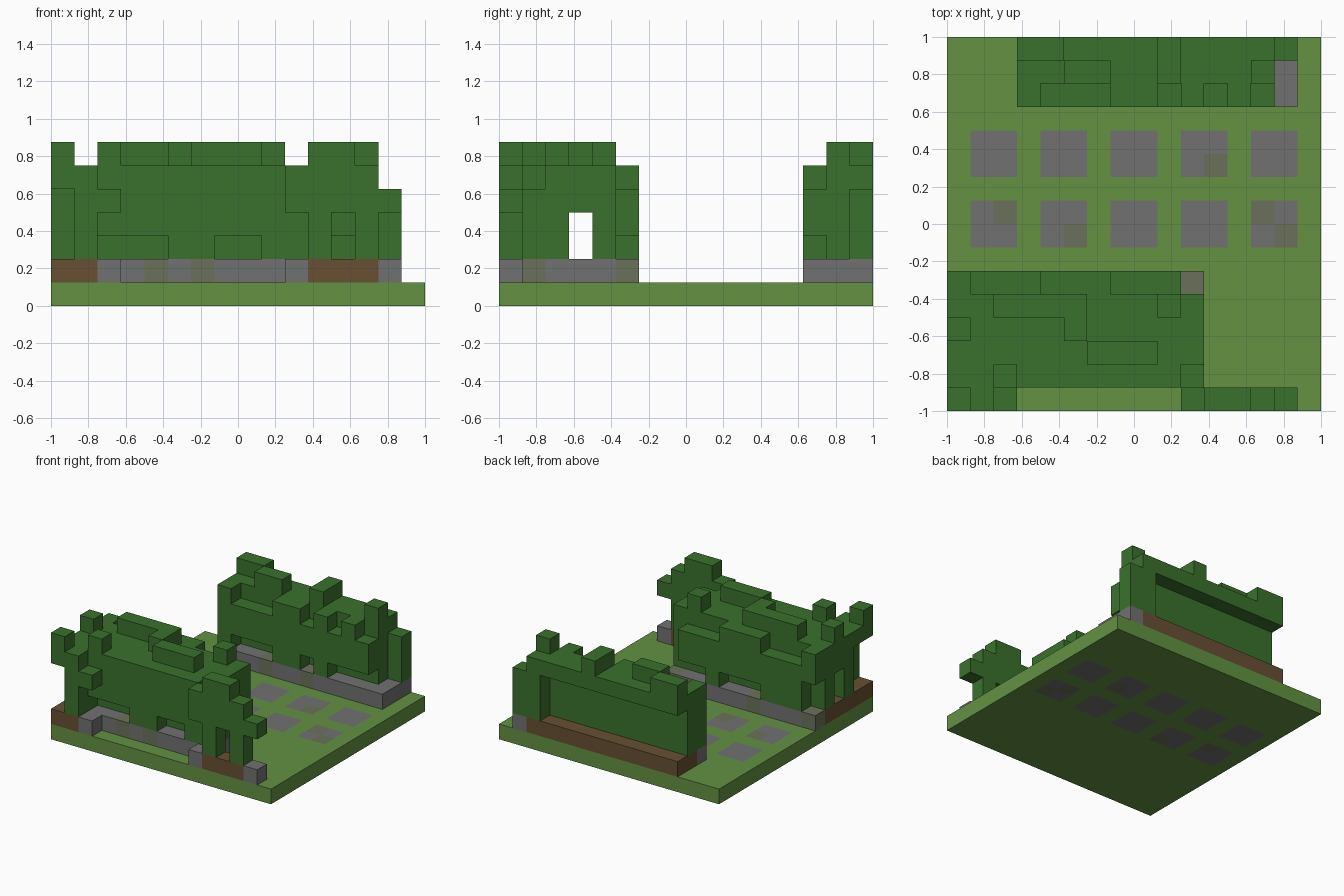
import bpy
import bmesh
from mathutils import Vector

old = bpy.data.objects.get("Cube")
if old:
    bpy.data.objects.remove(old, do_unlink=True)

GRID = 16
CELL = 2 / GRID
cells = {}          # grid cell -> (part name, material name)


def make_material(name, rgb):
    mat = bpy.data.materials.new(name)
    mat.use_nodes = True
    colour = (*rgb, 1)
    mat.diffuse_color = colour
    shader = mat.node_tree.nodes["Principled BSDF"]
    shader.inputs["Base Color"].default_value = colour
    shader.inputs["Roughness"].default_value = 0.9
    return mat


materials = {
    "grass": make_material("grass", (0.125, 0.285, 0.055)),
    "leaf": make_material("leaf", (0.042, 0.165, 0.026)),
    "stone": make_material("stone", (0.165, 0.165, 0.165)),
    "mossy_stone": make_material("mossy_stone", (0.145, 0.165, 0.105)),
    "soil": make_material("soil", (0.14, 0.08, 0.034)),
}


def fill(part, mat, xs, ys, zs):
    """Fill an inclusive block of grid cells; a single number means one cell."""
    spans = [s if isinstance(s, tuple) else (s, s) for s in (xs, ys, zs)]
    (xa, xb), (ya, yb), (za, zb) = spans
    for x in range(xa, xb + 1):
        for y in range(ya, yb + 1):
            for z in range(za, zb + 1):
                cells[x, y, z] = (part, mat)


def leaves(part, blocks):
    for block in blocks:
        fill(part, "leaf", *block)


def mossy(part, z, spots):
    for x, y in spots:
        fill(part, "mossy_stone", x, y, z)


# Lawn slab with two rows of square paving
fill("lawn", "grass", (0, GRID - 1), (0, GRID - 1), 0)
for row in (7, 10):
    for column in range(1, GRID - 1, 3):
        fill("paving", "stone", (column, column + 1), (row, row + 1), 0)
mossy("paving", 0, [(11, 10), (2, 8), (5, 7), (13, 8), (14, 7)])

# Front planter: soil bed with a stone kerb
fill("front_planter", "stone", (0, 10), (1, 5), 1)
fill("front_planter", "soil", (0, 9), (2, 4), 1)
fill("front_planter", "soil", (0, 1), (0, 1), 1)
fill("front_planter", "stone", 2, 0, 1)
fill("front_planter", "stone", (10, 14), 0, 1)
fill("front_planter", "soil", (11, 13), 0, 1)
mossy("front_planter", 1, [(4, 1), (6, 1), (10, 1), (0, 5), (4, 5), (10, 5)])

# Back planter
fill("back_planter", "stone", (3, 14), (13, 15), 1)
fill("back_planter", "soil", (3, 13), (14, 15), 1)
mossy("back_planter", 1, [(6, 13), (9, 13)])

# Front hedge: two walls under a roof, leaving a tunnel
leaves("front_hedge", [
    ((0, 10), 2, (2, 3)),
    ((0, 10), 4, (2, 3)),
    ((0, 10), (2, 4), (4, 5)),
])

# Tufts on the front side of the front hedge
leaves("front_hedge", [
    (0, 0, (5, 6)),
    (0, 1, 5),
    (1, (0, 1), (2, 5)),
    (2, 0, 4),
    ((2, 4), 1, (3, 5)),
    ((5, 6), 1, (2, 5)),
    ((7, 8), 1, (3, 5)),
    (9, 1, (2, 5)),
    (10, 1, (2, 4)),
])

# Tufts on the rear side and along the top
leaves("front_hedge", [
    (0, 5, (4, 5)),
    ((1, 3), 5, (2, 4)),
    ((4, 6), 5, (3, 5)),
    (7, 5, (2, 4)),
    ((8, 9), 5, (3, 4)),
    (0, 3, 6),
    ((2, 5), 4, 6),
    (5, 3, 6),
    (2, 1, 6),
    ((6, 8), 2, 6),
    (9, 4, 6),
])

# Leafy arch at the front corner
leaves("leaf_arch", [
    (10, 0, (4, 5)),
    (11, 0, (2, 6)),
    (12, 0, (4, 6)),
    (13, 0, (2, 5)),
    (14, 0, 4),
])

# Back hedge: tall wall with a rear overhang and end column
leaves("back_hedge", [
    ((3, 13), 14, (2, 5)),
    ((3, 13), 15, 5),
    ((13, 14), 15, (2, 4)),
    ((3, 4), 15, 6),
    ((5, 6), 14, 6),
    (9, (14, 15), 6),
    (13, 14, 6),
])

# Uneven front of the back hedge
leaves("back_hedge", [
    (3, 13, (2, 5)),
    ((4, 6), 13, (3, 4)),
    ((7, 8), 13, (2, 5)),
    (9, 13, (3, 4)),
    (10, 13, (2, 5)),
    (11, 13, (3, 4)),
    (12, 13, (3, 5)),
    (13, 13, (3, 4)),
])


def build(part):
    """Make one mesh from the exposed faces of a part's cells."""
    names = sorted({m for p, m in cells.values() if p == part})
    bm = bmesh.new()
    corners = {}

    def vertex(point):
        key = tuple(round(c) for c in point)
        if key not in corners:
            x, y, z = key
            corners[key] = bm.verts.new((x * CELL - 1, y * CELL - 1, z * CELL))
        return corners[key]

    for cell, (owner, mat) in cells.items():
        if owner != part:
            continue
        centre = Vector(cell) + Vector((0.5, 0.5, 0.5))
        for axis in range(3):
            for sign in (-1, 1):
                near = list(cell)
                near[axis] += sign
                if tuple(near) in cells:
                    continue
                n, u, v = (Vector((0, 0, 0)) for _ in range(3))
                n[axis] = sign / 2
                u[(axis + 1) % 3] = 0.5
                v[(axis + 2) % 3] = sign / 2
                loop = [centre + n + a * u + b * v
                        for a, b in ((-1, -1), (1, -1), (1, 1), (-1, 1))]
                face = bm.faces.new([vertex(p) for p in loop])
                face.material_index = names.index(mat)
    # Merge flat neighbours of one colour
    bmesh.ops.dissolve_limit(bm, angle_limit=0.01, verts=bm.verts[:],
                             edges=bm.edges[:], delimit={'MATERIAL'})
    mesh = bpy.data.meshes.new(part)
    bm.to_mesh(mesh)
    bm.free()
    for name in names:
        mesh.materials.append(materials[name])
    bpy.context.collection.objects.link(bpy.data.objects.new(part, mesh))


for part in sorted({p for p, _ in cells.values()}):
    build(part)
